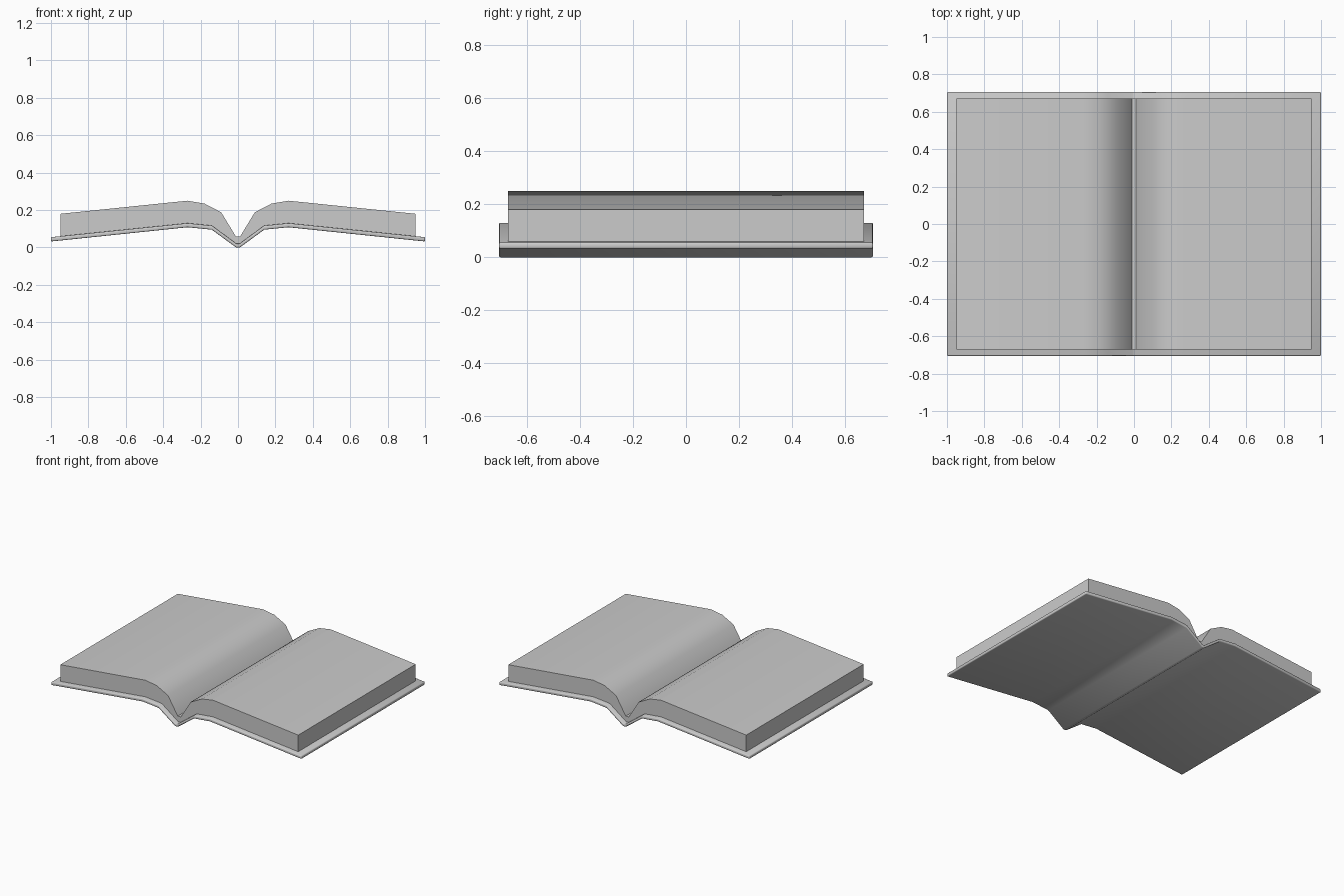
import bpy, bmesh, math

if "Cube" in bpy.data.objects:
    bpy.data.objects.remove(bpy.data.objects["Cube"])


def mirrored(half):
    """Full left-to-right line from a right-hand half listed centre outwards."""
    left = [(-x, z) for x, z in reversed(half) if x > 0]
    return left + half


def extrude_profile(name, upper, lower, half_depth, bevel=0.0):
    """Closed xz section (upper and lower halves mirrored) extruded along y."""
    outline = mirrored(lower) + mirrored(upper)[::-1]
    bm = bmesh.new()
    face = bm.faces.new([bm.verts.new((x, -half_depth, z)) for x, z in outline])
    new = bmesh.ops.extrude_face_region(bm, geom=[face])["geom"]
    verts = [g for g in new if isinstance(g, bmesh.types.BMVert)]
    bmesh.ops.translate(bm, verts=verts, vec=(0, 2 * half_depth, 0))
    bmesh.ops.recalc_face_normals(bm, faces=bm.faces)
    if bevel:
        edges = [e for e in bm.edges if e.calc_face_angle(0) > math.radians(75)]
        bmesh.ops.bevel(bm, geom=edges, offset=bevel, segments=2,
                        profile=0.5, affect='EDGES')
    bmesh.ops.triangulate(bm, faces=[f for f in bm.faces if len(f.verts) > 4])
    mesh = bpy.data.meshes.new(name)
    bm.to_mesh(mesh)
    bm.free()
    obj = bpy.data.objects.new(name, mesh)
    bpy.context.collection.objects.link(obj)
    bpy.ops.object.select_all(action='DESELECT')
    obj.select_set(True)
    bpy.context.view_layer.objects.active = obj
    bpy.ops.object.shade_smooth_by_angle(angle=math.radians(50))
    return obj


# Cover: thin folded board with a V-shaped spine
extrude_profile(
    "cover",
    upper=[(0.008, 0.02), (0.14, 0.117), (0.27, 0.13), (1.0, 0.055)],
    lower=[(0.01, 0.0), (0.14, 0.095), (0.27, 0.108), (1.0, 0.032)],
    half_depth=0.705, bevel=0.006)

# Pages: two swelling blocks meeting at the gutter
extrude_profile(
    "pages",
    upper=[(0.012, 0.06), (0.09, 0.188), (0.18, 0.235), (0.27, 0.25), (0.95, 0.18)],
    lower=[(0.008, 0.016), (0.14, 0.113), (0.27, 0.126), (0.95, 0.056)],
    half_depth=0.67)
